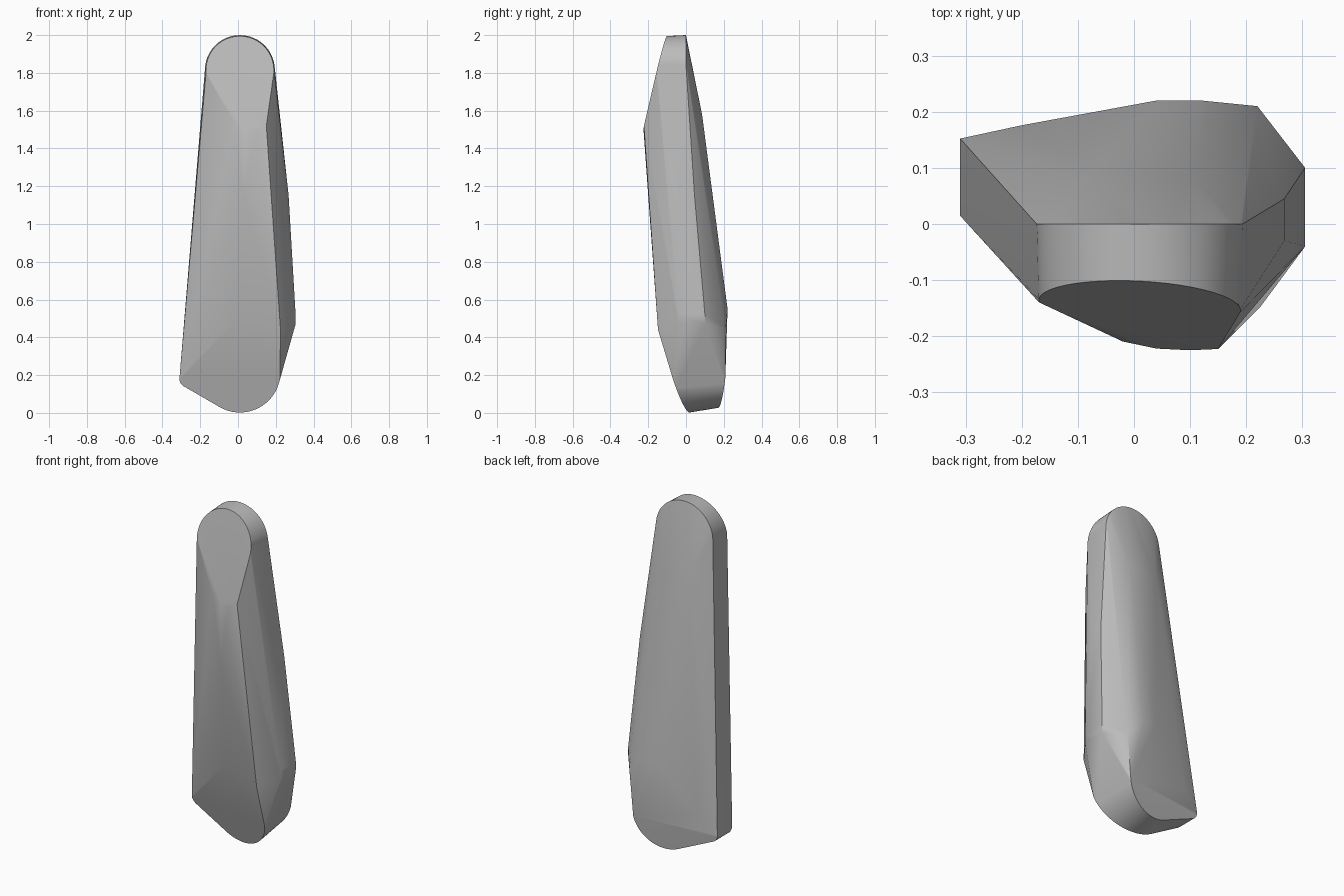
import bpy, bmesh
from math import sin, cos, radians

cube = bpy.data.objects.get("Cube")
if cube:
    bpy.data.objects.remove(cube, do_unlink=True)

mat = bpy.data.materials.new("grey")
mat.use_nodes = True
grey = (0.5, 0.5, 0.5, 1)
mat.diffuse_color = grey
mat.node_tree.nodes["Principled BSDF"].inputs["Base Color"].default_value = grey


def arc(cx, cz, radius, start, end, depth, steps=24):
    """Arc in the front plane, laid on the slanted plane y = depth(x, z)."""
    points = []
    for i in range(steps + 1):
        a = radians(start + (end - start) * i / steps)
        x, z = cx + radius * cos(a), cz + radius * sin(a)
        points.append((x, depth(x, z), z))
    return points


# slanted planes that carry the end facets
def top_front(x, z):
    return -0.10 - 0.24 * (2 - z) - 0.05 * x


def top_back(x, z):
    return 0


def low_front(x, z):
    return 0.02 - 0.3 * z - 0.16 * x


def low_back(x, z):
    return 0.168 + 0.1 * z + 0.11 * x


# rounded top end
points = arc(0.01, 1.815, 0.18, -5, 185, top_front)
points += arc(0.01, 1.815, 0.185, 0, 180, top_back)

# rounded foot and its small side corner
points += arc(0.01, 0.217, 0.215, 242, 350, low_front)
points += arc(0.01, 0.217, 0.19, 242, 350, low_back)
for depth in (low_front, low_back):
    points += arc(-0.265, 0.18, 0.045, 176, 242, depth, 8)

# front ridge, from the upper facet to the lower one
points += [(x, top_front(x, z), z) for x, z in
           ((-0.02, 1.54), (0.04, 1.5), (0.1, 1.5), (0.15, 1.52))]
points += [(0.03, -0.2, 1.15), (0.17, -0.188, 1.15)]
points += [(x, low_front(x, z), z) for x, z in
           ((-0.06, 0.44), (0, 0.5), (0.225, 0.44))]

# side bulge
points += [(0.268, y, 1.15) for y in (-0.03, 0.045)]
points += [(0.305, y, z) for y in (-0.04, 0.1) for z in (0.47, 0.52)]

# back ridge
points += [(-0.08, 0.085, 1.58), (0.1, 0.085, 1.58)]
points += [(-0.2, 0.176, 0.28), (0.04, 0.22, 0.55),
           (0.12, 0.22, 0.55), (0.22, 0.21, 0.45)]

# wrap the outlines in one faceted shell
bm = bmesh.new()
for p in points:
    bm.verts.new(p)
result = bmesh.ops.convex_hull(bm, input=bm.verts)
loose = {v for v in result["geom_interior"] + result["geom_unused"]
         if isinstance(v, bmesh.types.BMVert) and not v.link_faces}
bmesh.ops.delete(bm, geom=list(loose), context="VERTS")
bmesh.ops.dissolve_limit(bm, angle_limit=radians(1.5),
                         verts=bm.verts, edges=bm.edges)
bmesh.ops.recalc_face_normals(bm, faces=bm.faces)

mesh = bpy.data.meshes.new("faceted_body")
bm.to_mesh(mesh)
bm.free()
mesh.materials.append(mat)
body = bpy.data.objects.new("faceted_body", mesh)
bpy.context.collection.objects.link(body)

# smooth shading with crisp facet borders
bpy.ops.object.select_all(action="DESELECT")
body.select_set(True)
bpy.context.view_layer.objects.active = body
bpy.ops.object.shade_smooth_by_angle(angle=radians(30))
weighted = body.modifiers.new("weighted_normals", "WEIGHTED_NORMAL")
weighted.keep_sharp = True
